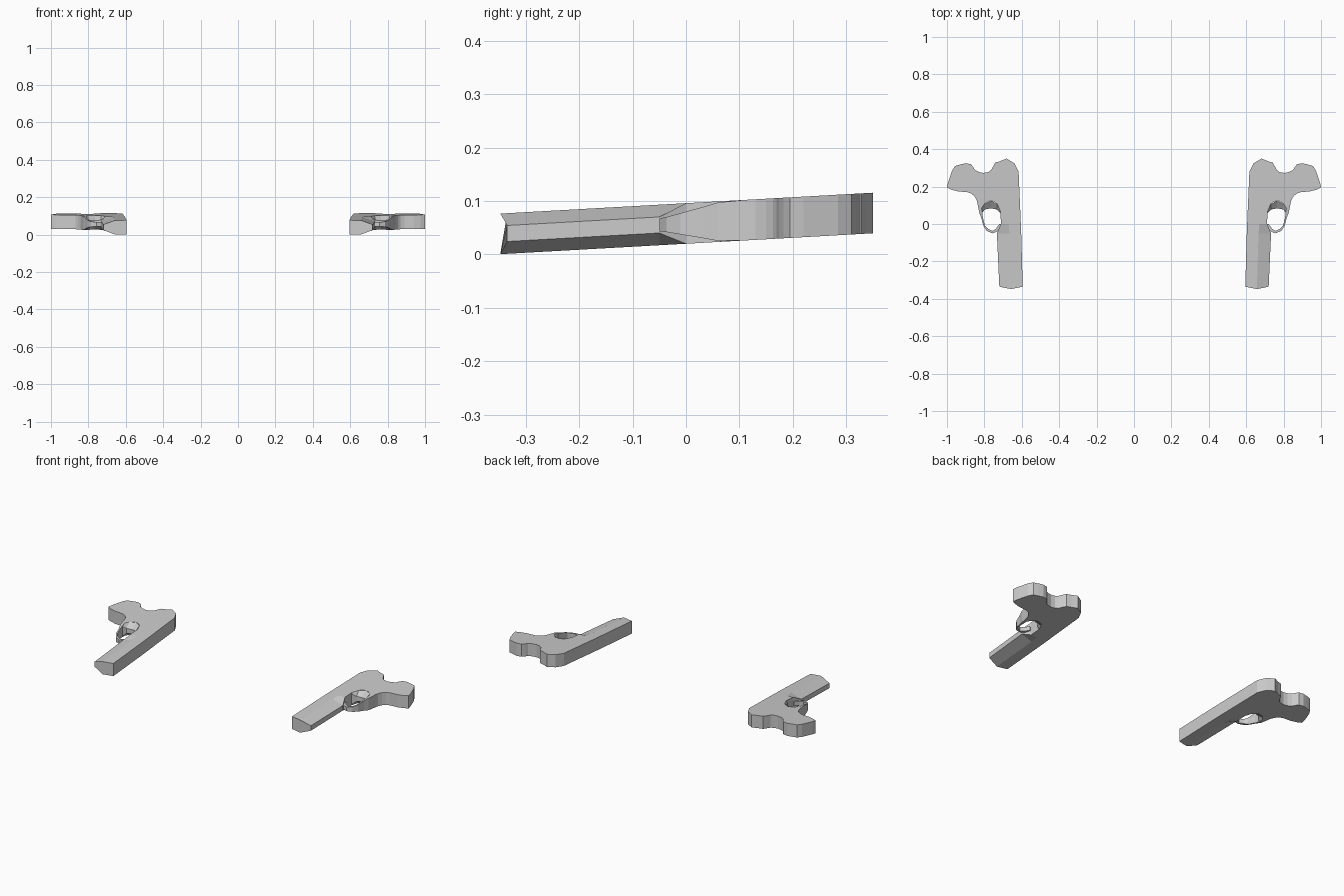
import bpy
import bmesh

if "Cube" in bpy.data.objects:
    bpy.data.objects.remove(bpy.data.objects["Cube"])

H = 0.038  # half thickness of the body

metal = bpy.data.materials.new("plain grey")
metal.diffuse_color = (0.6, 0.6, 0.6, 1)
metal.use_nodes = True
metal.node_tree.nodes["Principled BSDF"].inputs["Base Color"].default_value = metal.diffuse_color


def lift(x, y, t, side):
    """Place a point at t above the middle plane, which rises to the back."""
    return (side * x, y, 0.058 + 0.056 * y + t)


def finish(name, bm):
    bmesh.ops.recalc_face_normals(bm, faces=bm.faces)
    mesh = bpy.data.meshes.new(name)
    bm.to_mesh(mesh)
    bm.free()
    mesh.materials.append(metal)
    bpy.context.collection.objects.link(bpy.data.objects.new(name, mesh))


def loft(name, sections, side):
    """Join equal-length rings of (x, y, t) points and cap both ends."""
    bm = bmesh.new()
    rings = [[bm.verts.new(lift(*p, side)) for p in s] for s in sections]
    n = len(rings[0])
    for a, b in zip(rings, rings[1:]):
        for i in range(n):
            j = (i + 1) % n
            bm.faces.new((a[i], a[j], b[j], b[i]))
    bm.faces.new(rings[0])
    bm.faces.new(rings[-1])
    finish(name, bm)


def band(stations):
    """Four-sided sections from (outer x, y, half, inner x, y, half)."""
    return [[(ox, oy, -oh), (ox, oy, oh), (ix, iy, ih), (ix, iy, -ih)]
            for ox, oy, oh, ix, iy, ih in stations]


# Outline of the frame and grip, seen from above
frame = [(.605, 0), (.712, 0), (.713, .065), (.73, .105), (.745, .118),
         (.765, .125), (.785, .12), (.80, .108), (.815, .085), (.837, .11),
         (.842, .13), (.855, .15), (.87, .163), (.89, .17), (.94, .174),
         (.975, .183), (1.0, .195), (.995, .22), (.973, .285), (.957, .31),
         (.93, .318), (.90, .325), (.872, .32), (.86, .305), (.85, .288),
         (.83, .278), (.805, .273), (.78, .277), (.764, .288), (.755, .305),
         (.742, .328), (.715, .336), (.682, .35), (.64, .325), (.617, .28)]

# Barrel: left x, crease x, right x, y at left / crease / right, side half height
barrel = [(.595, .657, .72, -.335, -.348, -.335, .015),
          (.603, .666, .733, -.05, -.05, -.05, .015),
          (.605, .67, .712, 0, 0, 0, H)]

# Trigger guard: tapers towards the front
guard = [(.837, .11, H, .815, .085, H), (.827, .06, .036, .811, .06, .034),
         (.817, .035, .03, .808, .035, .03), (.805, -.01, .02, .797, -.01, .02),
         (.787, -.037, .014, .782, -.025, .014),
         (.757, -.05, .012, .757, -.037, .012),
         (.73, -.04, .012, .738, -.025, .012),
         (.705, -.01, .012, .72, 0, .012)]

# Sloped recess behind the trigger opening
recess = [(.713, .065, H, .715, .06, .03), (.73, .105, H, .735, .078, .015),
          (.765, .125, H, .765, .084, .013), (.80, .108, H, .797, .078, .015),
          (.815, .085, H, .812, .06, .03)]

for label, side in (("right", 1), ("left", -1)):
    loft(label + "_frame_and_grip",
         [[(x, y, t) for x, y in frame] for t in (-H, H)], side)
    loft(label + "_barrel",
         [[(xl, yl, -H), (xc, yc, -H), (xr, yr, -a),
           (xr, yr, a), (xc, yc, H), (xl, yl, H)]
          for xl, xc, xr, yl, yc, yr, a in barrel], side)
    loft(label + "_trigger_guard", band(guard), side)
    loft(label + "_trigger_recess", band(recess), side)
